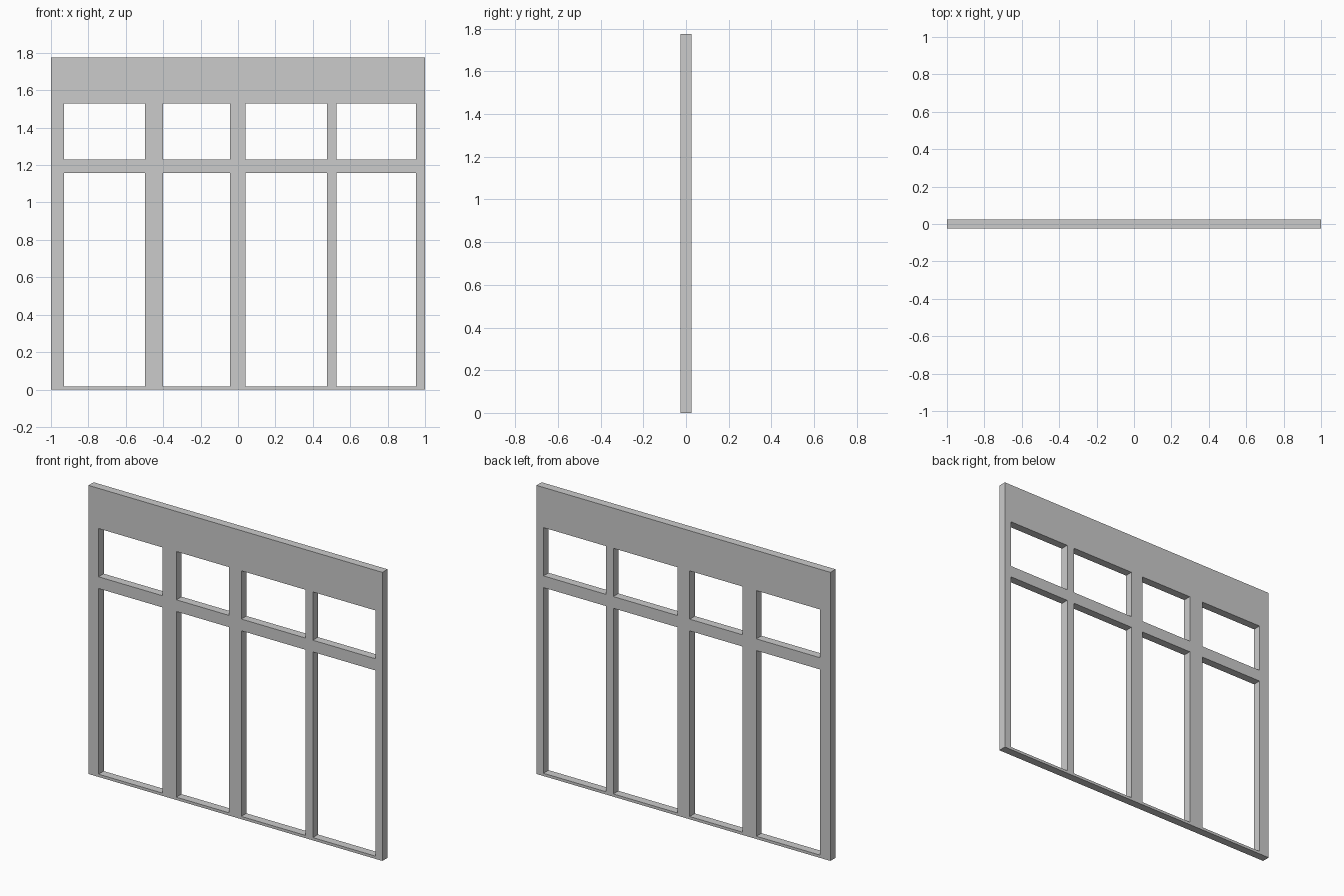
import bpy, bmesh

if "Cube" in bpy.data.objects:
    bpy.data.objects.remove(bpy.data.objects["Cube"])

# Frame layout: odd-numbered gaps between grid lines are the openings
XS = [-1.0, -0.931, -0.497, -0.402, -0.043, 0.040, 0.477, 0.527, 0.952, 1.0]
ZS = [0.0, 0.017, 1.159, 1.231, 1.528, 1.775]
DEPTH = 0.05

# Front face: every grid cell except the window openings
bm = bmesh.new()
grid = [[bm.verts.new((x, -DEPTH / 2, z)) for z in ZS] for x in XS]
for i in range(len(XS) - 1):
    for k in range(len(ZS) - 1):
        if i % 2 and k % 2:
            continue
        bm.faces.new((grid[i][k], grid[i + 1][k],
                      grid[i + 1][k + 1], grid[i][k + 1]))

# Thicken the front into a solid frame with a back and inner reveals
front = bm.faces[:]
back = bmesh.ops.extrude_face_region(bm, geom=front, use_keep_orig=True)["geom"]
bmesh.ops.translate(bm, vec=(0, DEPTH, 0),
                    verts=[v for v in back if isinstance(v, bmesh.types.BMVert)])
bmesh.ops.recalc_face_normals(bm, faces=bm.faces[:])

mesh = bpy.data.meshes.new("window_frame")
bm.to_mesh(mesh)
bm.free()
frame = bpy.data.objects.new("window_frame", mesh)
bpy.context.collection.objects.link(frame)
